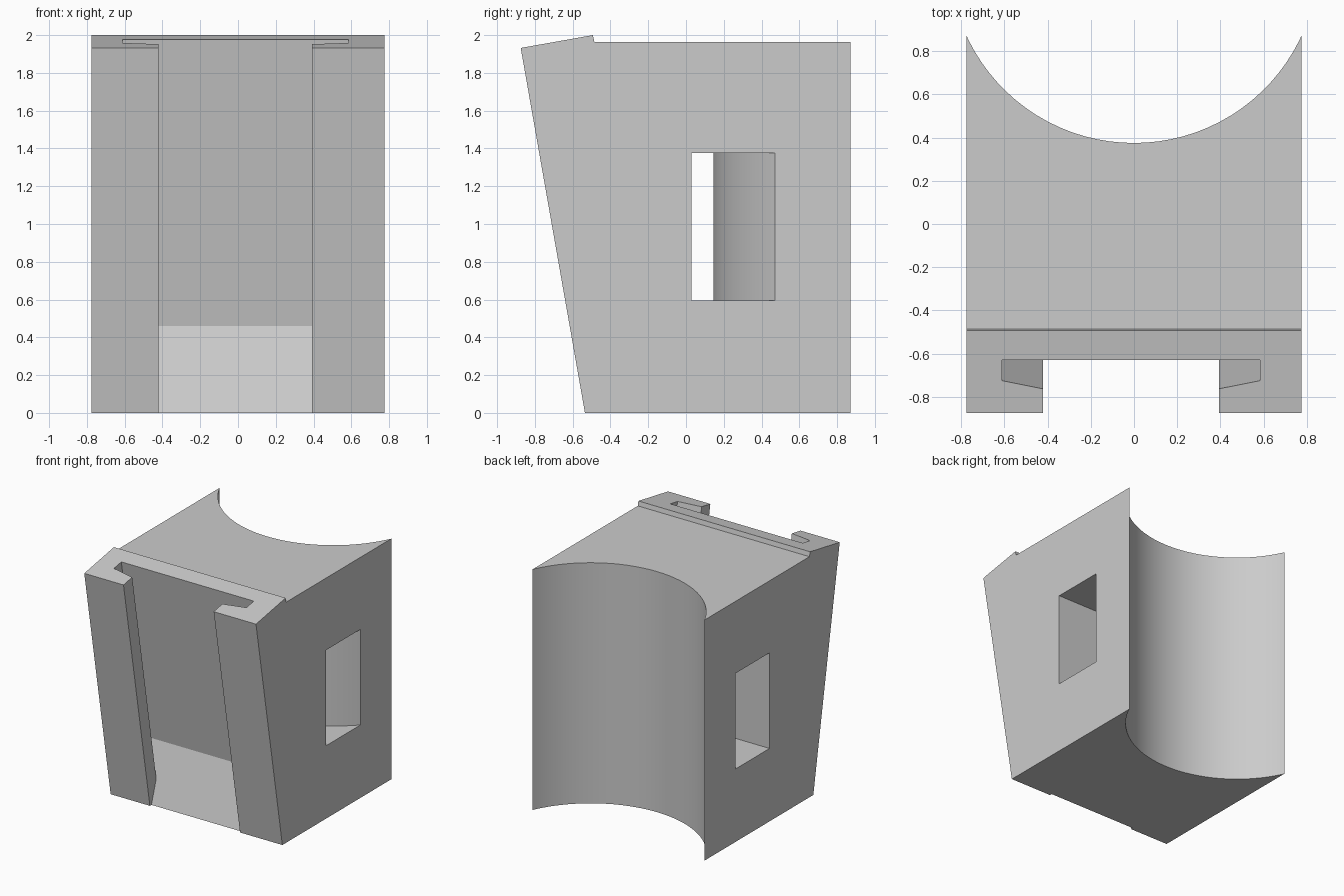
import bpy
import bmesh
from math import sin, cos, asin, radians, sqrt
from mathutils import Vector

cube = bpy.data.objects.get("Cube")
if cube:
    bpy.data.objects.remove(cube, do_unlink=True)

grey = bpy.data.materials.new("light_grey")
grey.use_nodes = True
colour = (0.6, 0.6, 0.6, 1.0)
grey.diffuse_color = colour
grey.node_tree.nodes["Principled BSDF"].inputs["Base Color"].default_value = colour

HALF_W = 0.775
LEAN = 0.176            # slant of the front face, y per z
BACK_Y, BACK_R = 1.229, 0.854   # axis and radius of the hollow back


def prism(name, outline, sweep, trim=None):
    """Extrude a closed 3D outline along a vector; optionally trim by a plane."""
    bm = bmesh.new()
    face = bm.faces.new([bm.verts.new(p) for p in outline])
    new = bmesh.ops.extrude_face_region(bm, geom=[face], use_keep_orig=True)["geom"]
    bmesh.ops.translate(bm, vec=sweep, verts=[v for v in new if isinstance(v, bmesh.types.BMVert)])
    if trim:
        bmesh.ops.bisect_plane(bm, geom=bm.verts[:] + bm.edges[:] + bm.faces[:],
                               plane_co=trim[0], plane_no=trim[1], clear_outer=True)
        bmesh.ops.holes_fill(bm, edges=[e for e in bm.edges if e.is_boundary])
    bmesh.ops.recalc_face_normals(bm, faces=bm.faces)
    mesh = bpy.data.meshes.new(name)
    bm.to_mesh(mesh)
    bm.free()
    mesh.materials.append(grey)
    obj = bpy.data.objects.new(name, mesh)
    bpy.context.collection.objects.link(obj)
    return obj


def arc(radius, half_x, z, steps=40):
    """Arc around the back axis, from +x to -x, bulging to the front."""
    a = asin(half_x / radius)
    angles = [a - 2 * a * i / steps for i in range(steps + 1)]
    return [Vector((radius * sin(t), BACK_Y - radius * cos(t), z)) for t in angles]


# Block with a leaning front and a raised, tilted front rim
side = [(-0.535, 0), (-0.875, 1.932), (-0.493, 2.0), (-0.485, 1.963), (0.95, 1.963), (0.95, 0)]
body = prism("holder_body", [(-HALF_W, y, z) for y, z in side], Vector((2 * HALF_W, 0, 0)))

# Round hollow in the back
hollow = prism("back_hollow_cutter", arc(BACK_R, 0.84, -0.1) + [Vector((-0.84, 1.3, -0.1)), Vector((0.84, 1.3, -0.1))],
               Vector((0, 0, 2.3)))

# Strap tunnel: flat front wall, curved back wall
tunnel = prism("strap_tunnel_cutter", arc(1.084, 0.9, 0.595) + [Vector((-0.9, 0.03, 0.595)), Vector((0.9, 0.03, 0.595))],
               Vector((0, 0, 0.78)))

# Undercut slide channel down the front, ending on a ramp
right_half = [(0.407, -1.0), (0.407, -0.763), (0.598, -0.725), (0.598, -0.63)]
channel = right_half + [(-x, y) for x, y in reversed(right_half)]
down = Vector((0, LEAN, -1))
top = [Vector((x - 0.014, y, 1.932 + LEAN * (y + 0.875))) - 0.1 * down for x, y in channel]
ramp_normal = Vector((0, 0.46, -0.152))
slide = prism("slide_channel_cutter", top, 2.5 * down, (Vector((0, -0.363, 0.46)), ramp_normal))

# Cut the openings out of the block
bpy.context.view_layer.objects.active = body
body.select_set(True)
for cutter in (hollow, tunnel, slide):
    mod = body.modifiers.new(cutter.name, "BOOLEAN")
    mod.operation = "DIFFERENCE"
    mod.solver = "EXACT"
    mod.object = cutter
    bpy.ops.object.modifier_apply(modifier=mod.name)
    bpy.data.objects.remove(cutter, do_unlink=True)
bpy.ops.object.shade_smooth_by_angle(angle=radians(15))
